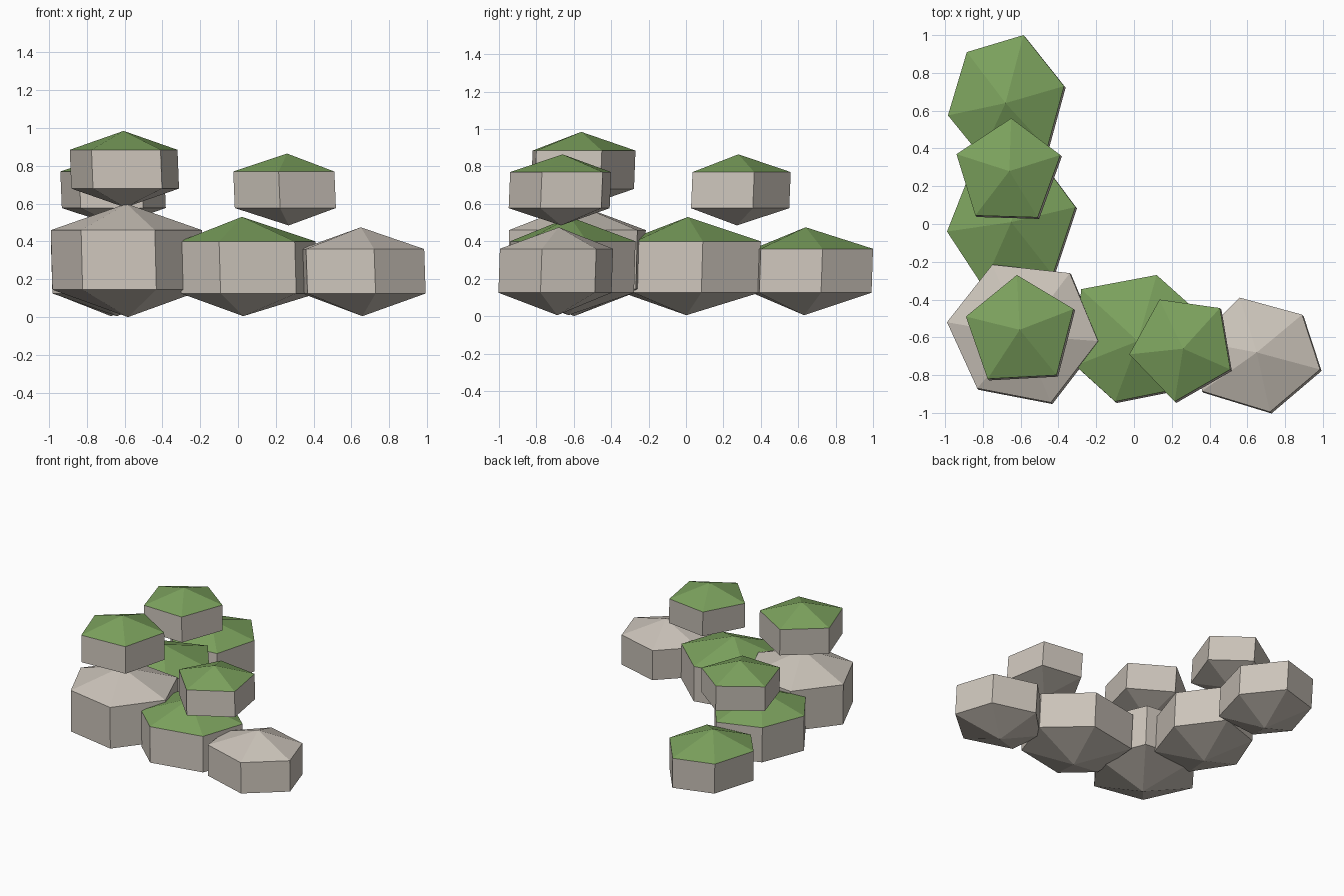
import bpy, bmesh

if "Cube" in bpy.data.objects:
    bpy.data.objects.remove(bpy.data.objects["Cube"])


def material(name, color):
    m = bpy.data.materials.new(name)
    m.diffuse_color = color
    m.use_nodes = True
    m.node_tree.nodes["Principled BSDF"].inputs["Base Color"].default_value = m.diffuse_color
    return m


STONE = material("stone", (0.60, 0.55, 0.49, 1))
MOSS = material("moss", (0.20, 0.36, 0.11, 1))

# heights: bottom tip, lower rim, upper rim, top tip
CORNER = (0.0, 0.145, 0.46, 0.60)
MIDDLE = (0.005, 0.125, 0.40, 0.53)
END = (0.005, 0.125, 0.36, 0.475)
UPPER_CORNER = (0.58, 0.68, 0.885, 0.985)
UPPER = (0.485, 0.577, 0.77, 0.865)


def rock(name, heights, tip, outline, mossy=True, lean=(0.008, -0.008)):
    """Faceted boulder: upright walls on an outline, closed by two low cones."""
    tip_low, rim_low, rim_high, tip_high = heights
    bm = bmesh.new()
    low = [bm.verts.new((x + lean[0], y + lean[1], rim_low)) for x, y in outline]
    high = [bm.verts.new((x, y, rim_high)) for x, y in outline]
    bottom = bm.verts.new((tip[0] + lean[0], tip[1] + lean[1], tip_low))
    top = bm.verts.new((*tip, tip_high))
    for i in range(len(outline)):
        j = (i + 1) % len(outline)
        bm.faces.new((low[i], low[j], high[j], high[i]))
        bm.faces.new((bottom, low[j], low[i]))
        cap = bm.faces.new((high[i], high[j], top))
        cap.material_index = 1 if mossy else 0
    bmesh.ops.recalc_face_normals(bm, faces=bm.faces)
    mesh = bpy.data.meshes.new(name)
    mesh.materials.append(STONE)
    mesh.materials.append(MOSS)
    bm.to_mesh(mesh)
    bm.free()
    bpy.context.collection.objects.link(bpy.data.objects.new(name, mesh))


# lower course: an L of six-sided boulders
rock("corner_boulder", CORNER, (-0.59, -0.59),
     [(-0.99, -0.52), (-0.83, -0.87), (-0.44, -0.945),
      (-0.19, -0.62), (-0.34, -0.26), (-0.75, -0.215)], mossy=False)
rock("front_middle_boulder", MIDDLE, (0.02, -0.62),
     [(-0.31, -0.75), (-0.10, -0.94), (0.30, -0.86),
      (0.41, -0.53), (0.12, -0.27), (-0.28, -0.345)])
rock("front_end_boulder", END, (0.65, -0.68),
     [(0.33, -0.62), (0.36, -0.885), (0.72, -0.995),
      (0.985, -0.77), (0.89, -0.48), (0.56, -0.39)], mossy=False)
rock("left_middle_boulder", MIDDLE, (-0.65, 0.01),
     [(-0.99, -0.04), (-0.80, -0.33), (-0.43, -0.27),
      (-0.31, 0.09), (-0.54, 0.40), (-0.86, 0.29)])
rock("left_end_boulder", END, (-0.68, 0.64),
     [(-0.985, 0.575), (-0.81, 0.36), (-0.46, 0.40),
      (-0.37, 0.73), (-0.585, 1.0), (-0.885, 0.91)])

# upper course: smaller five-sided boulders
rock("upper_corner_boulder", UPPER_CORNER, (-0.605, -0.56),
     [(-0.89, -0.49), (-0.775, -0.82), (-0.41, -0.80),
      (-0.32, -0.45), (-0.62, -0.27)])
rock("upper_front_boulder", UPPER, (0.26, -0.66),
     [(-0.025, -0.69), (0.215, -0.94), (0.51, -0.77),
      (0.455, -0.445), (0.135, -0.40)])
rock("upper_left_boulder", UPPER, (-0.66, 0.28),
     [(-0.94, 0.37), (-0.84, 0.045), (-0.51, 0.035),
      (-0.39, 0.365), (-0.65, 0.56)])
